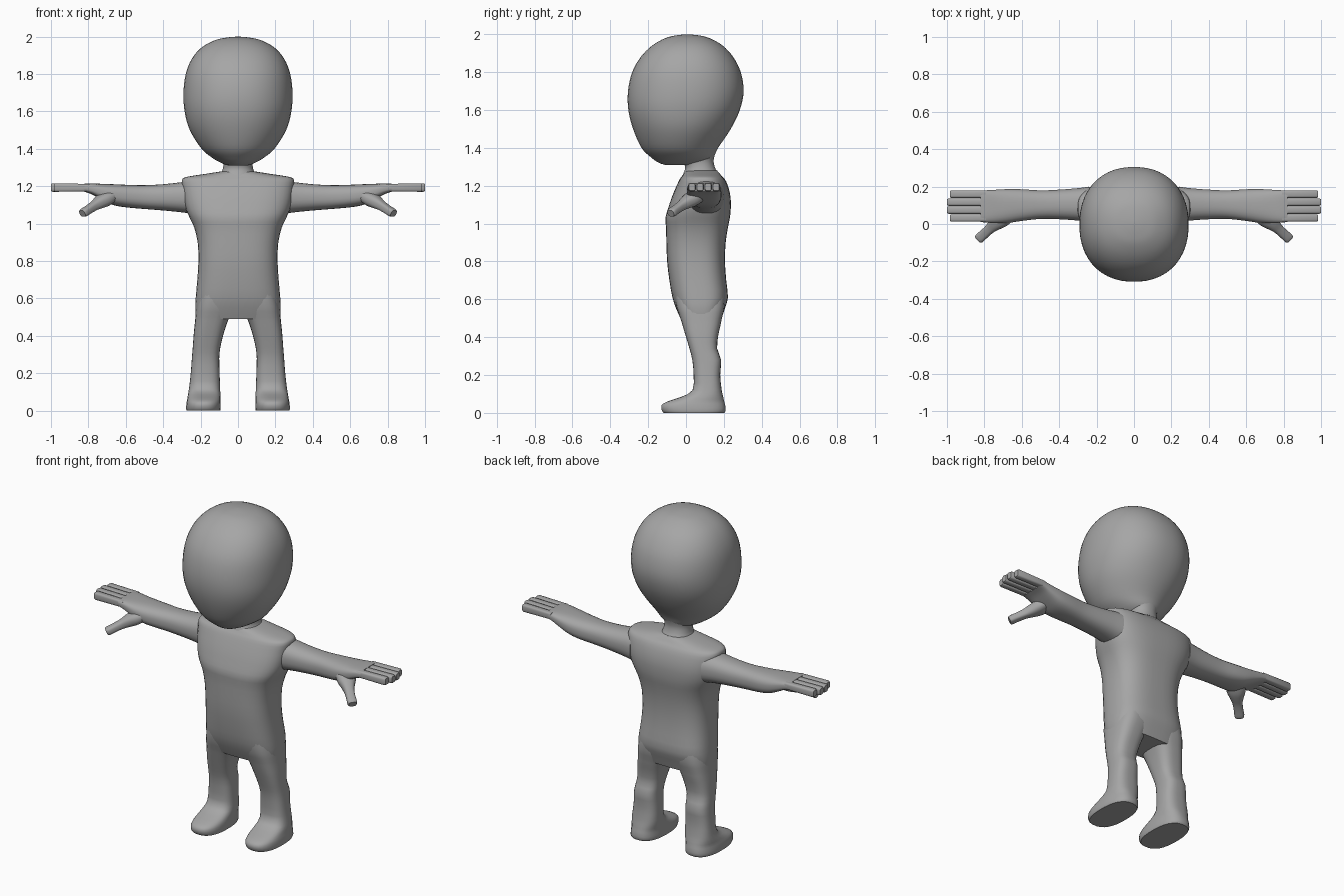
import bpy, bmesh, math
from mathutils import Matrix, Vector

skin = bpy.data.materials.new("grey_skin")
skin.diffuse_color = (0.38, 0.38, 0.38, 1)


def spline(a, b, c, d, t):
    return tuple(0.5 * (2 * q + (r - p) * t + (2 * p - 5 * q + 4 * r - s) * t * t
                        + (3 * q - p - 3 * r + s) * t ** 3) for p, q, r, s in zip(a, b, c, d))


def loft(name, axis, stations, n=32, steps=3, mirror=False, mat=Matrix(), angle=40):
    """Skin rounded cross-sections (position, a0, a1, b0, b1, squareness) along x or z."""
    last = len(stations) - 1
    rows = []
    for i in range(last):
        four = [stations[min(max(k, 0), last)] for k in (i - 1, i, i + 1, i + 2)]
        rows += [spline(*four, s / steps) for s in range(steps)]
    rows.append(stations[-1])
    bm = bmesh.new()
    rings = []
    for pos, a0, a1, b0, b1, p in rows:
        ring = []
        for k in range(n):
            w = 2 * math.pi * (k + 0.5) / n
            c, s = math.cos(w), math.sin(w)
            a = (a0 + a1) / 2 + (a1 - a0) / 2 * math.copysign(abs(c) ** (2 / p), c)
            b = (b0 + b1) / 2 + (b1 - b0) / 2 * math.copysign(abs(s) ** (2 / p), s)
            co = (a, b, pos) if axis == "z" else (pos, a, b)
            ring.append(bm.verts.new(mat @ Vector(co)))
        rings.append(ring)
    for r0, r1 in zip(rings, rings[1:]):
        for k in range(n):
            bm.faces.new((r0[k], r0[(k + 1) % n], r1[(k + 1) % n], r1[k]))
    bm.faces.new(rings[0])
    bm.faces.new(rings[-1])
    bmesh.ops.recalc_face_normals(bm, faces=bm.faces)
    me = bpy.data.meshes.new(name)
    bm.to_mesh(me)
    bm.free()
    me.materials.append(skin)
    ob = bpy.data.objects.new(name, me)
    bpy.context.collection.objects.link(ob)
    if mirror:
        ob.modifiers.new("mirror", "MIRROR")
    bpy.ops.object.select_all(action="DESELECT")
    ob.select_set(True)
    bpy.context.view_layer.objects.active = ob
    bpy.ops.object.shade_smooth_by_angle(angle=math.radians(angle))
    return ob


def sym(z, r, y0, y1, p):
    return (z, -r, r, y0, y1, p)


# Egg-shaped head, narrowing to the chin and nape
loft("head", "z", [
    sym(1.31, 0.05, -0.11, 0.08, 2), sym(1.322, 0.085, -0.145, 0.11, 2),
    sym(1.35, 0.135, -0.185, 0.145, 2), sym(1.40, 0.195, -0.235, 0.17, 2),
    sym(1.50, 0.258, -0.28, 0.237, 2.1), sym(1.60, 0.286, -0.305, 0.285, 2.2),
    sym(1.70, 0.292, -0.307, 0.305, 2.2), sym(1.80, 0.28, -0.285, 0.29, 2.2),
    sym(1.88, 0.248, -0.24, 0.25, 2.2), sym(1.94, 0.197, -0.18, 0.195, 2.2),
    sym(1.98, 0.125, -0.11, 0.125, 2.2), sym(1.995, 0.06, -0.05, 0.065, 2),
    sym(2.0, 0.004, 0.0, 0.01, 2)], n=48, steps=4)

# Neck flaring into the shoulders
loft("neck", "z", [
    sym(1.24, 0.125, -0.025, 0.19, 2.2), sym(1.27, 0.092, -0.012, 0.168, 2.2),
    sym(1.30, 0.08, -0.005, 0.152, 2.2), sym(1.34, 0.08, -0.02, 0.147, 2.2),
    sym(1.40, 0.10, -0.05, 0.165, 2.2)])

# Torso with chest, waist and hips
loft("torso", "z", [
    sym(0.49, 0.222, -0.025, 0.185, 2.9), sym(0.55, 0.229, -0.052, 0.205, 2.9),
    sym(0.61, 0.226, -0.072, 0.222, 2.9), sym(0.70, 0.218, -0.088, 0.213, 2.8),
    sym(0.80, 0.212, -0.10, 0.206, 2.8), sym(0.90, 0.216, -0.104, 0.21, 2.8),
    sym(0.98, 0.235, -0.106, 0.222, 2.8), sym(1.03, 0.258, -0.109, 0.232, 2.8),
    sym(1.08, 0.28, -0.095, 0.237, 2.8), sym(1.14, 0.293, -0.075, 0.236, 2.8),
    sym(1.20, 0.299, -0.05, 0.222, 2.8), sym(1.235, 0.30, -0.033, 0.205, 2.8),
    sym(1.25, 0.275, -0.022, 0.19, 2.6), sym(1.265, 0.18, -0.012, 0.178, 2.4),
    sym(1.28, 0.085, 0.0, 0.165, 2.2)], n=40, steps=2)

# Legs and feet, toes pushed forward near the floor
loft("leg", "z", [
    (0.0, 0.095, 0.275, -0.118, 0.203, 2.5), (0.012, 0.092, 0.278, -0.128, 0.21, 2.5),
    (0.04, 0.092, 0.276, -0.13, 0.208, 2.5), (0.06, 0.093, 0.272, -0.10, 0.203, 2.5),
    (0.085, 0.094, 0.268, -0.025, 0.197, 2.6), (0.12, 0.095, 0.262, 0.034, 0.189, 2.7),
    (0.20, 0.098, 0.253, 0.04, 0.181, 2.8), (0.28, 0.10, 0.247, 0.033, 0.186, 2.8),
    (0.34, 0.094, 0.242, 0.018, 0.165, 2.8), (0.41, 0.077, 0.237, -0.003, 0.171, 2.9),
    (0.46, 0.061, 0.232, -0.018, 0.182, 2.9), (0.50, 0.045, 0.228, -0.03, 0.19, 2.9),
    (0.56, 0.02, 0.222, -0.05, 0.204, 2.9), (0.63, 0.01, 0.205, -0.06, 0.205, 2.9)],
    n=28, steps=2, mirror=True)

# Arms running into a flat palm
loft("arm", "x", [
    (0.24, 0.01, 0.20, 1.05, 1.23, 2.4), (0.30, 0.018, 0.192, 1.06, 1.222, 2.4),
    (0.40, 0.025, 0.184, 1.07, 1.211, 2.4), (0.50, 0.027, 0.18, 1.078, 1.206, 2.5),
    (0.60, 0.016, 0.186, 1.087, 1.208, 2.6), (0.67, 0.006, 0.187, 1.10, 1.211, 2.7),
    (0.73, 0.004, 0.184, 1.128, 1.213, 3), (0.78, 0.007, 0.181, 1.156, 1.215, 3.5),
    (0.82, 0.01, 0.179, 1.17, 1.214, 4)], n=28, mirror=True)

# Four straight square-edged fingers
for i, tip in enumerate((0.985, 1.0, 1.0, 0.985)):
    y = 0.012 + i * 0.0425
    loft(f"finger_{i + 1}", "x", [
        (0.79, y, y + 0.04, 1.172, 1.212, 4), (tip - 0.008, y, y + 0.04, 1.17, 1.216, 4),
        (tip, y + 0.004, y + 0.036, 1.174, 1.212, 4)], n=16, steps=1, mirror=True)

# Thumb angled forward and down, with a wide web at its base
start, end = Vector((0.69, 0.045, 1.145)), Vector((0.84, -0.088, 1.05))
aim = (end - start).to_track_quat("X", "Z").to_matrix().to_4x4()
loft("thumb", "x", [
    (-0.03, -0.05, 0.06, -0.035, 0.03, 2.4), (0.03, -0.048, 0.058, -0.04, 0.035, 2.4),
    (0.075, -0.036, 0.042, -0.034, 0.032, 2.5), (0.115, -0.027, 0.029, -0.026, 0.025, 2.8),
    (0.16, -0.026, 0.026, -0.023, 0.022, 3), (0.20, -0.027, 0.027, -0.023, 0.021, 3),
    (0.211, -0.022, 0.022, -0.018, 0.017, 3)], n=20, mirror=True,
    mat=Matrix.Translation(start) @ aim)
